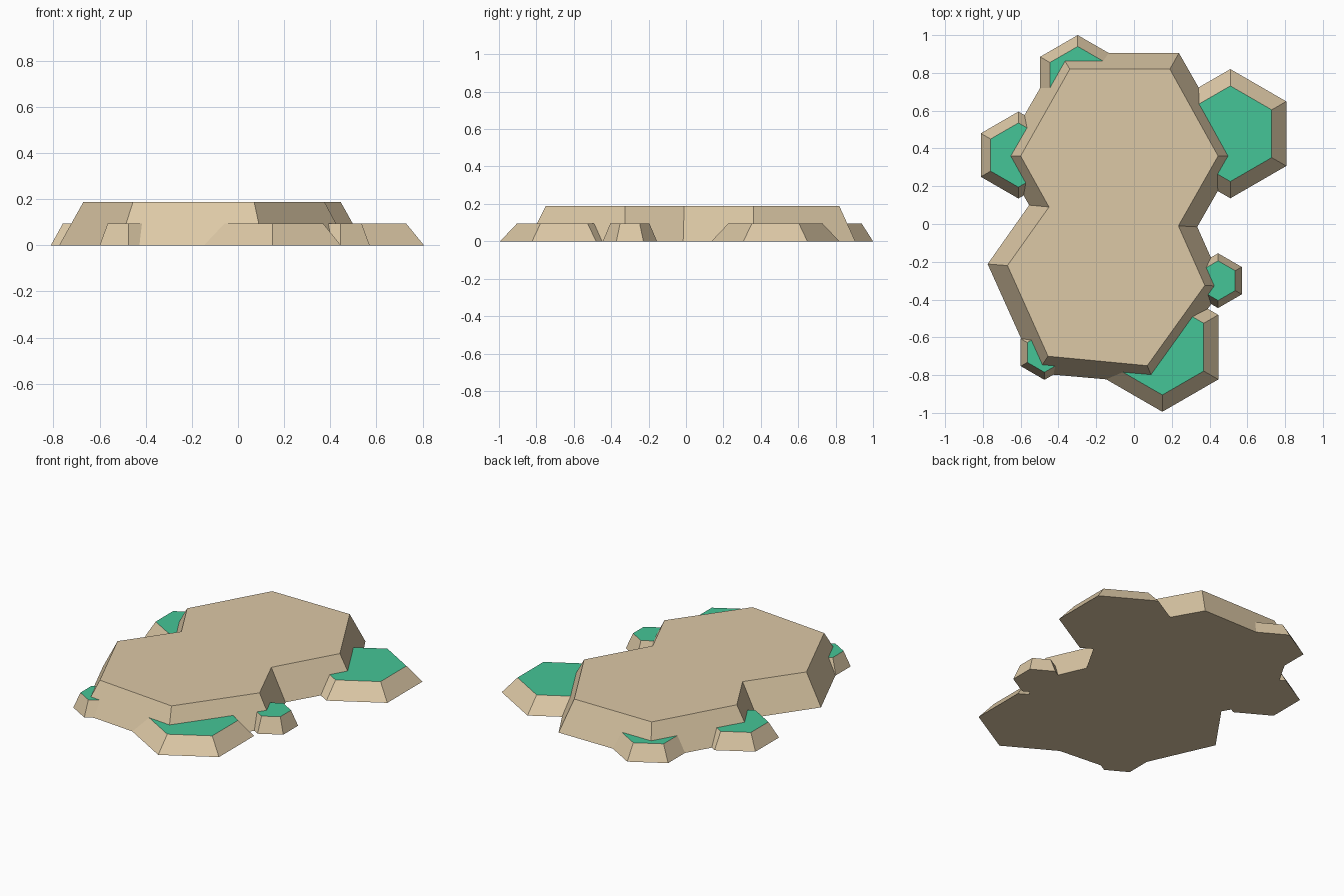
import bpy, math

if "Cube" in bpy.data.objects:
    bpy.data.objects.remove(bpy.data.objects["Cube"])


def material(name, rgb):
    m = bpy.data.materials.new(name)
    m.diffuse_color = (*rgb, 1)
    m.use_nodes = True
    m.node_tree.nodes["Principled BSDF"].inputs["Base Color"].default_value = m.diffuse_color
    return m


SAND = material("sand", (0.72, 0.58, 0.38))
GRASS = material("grass", (0.06, 0.56, 0.31))


def tapered_slab(name, base, top, height, top_material):
    """Solid between a base outline on the ground and a smaller top outline."""
    n = len(base)
    verts = [(x, y, 0) for x, y in base] + [(x, y, height) for x, y in top]
    faces = [tuple(range(n, 2 * n)), tuple(reversed(range(n)))]
    faces += [(i, (i + 1) % n, n + (i + 1) % n, n + i) for i in range(n)]
    mesh = bpy.data.meshes.new(name)
    mesh.from_pydata(verts, [], faces)
    mesh.materials.append(SAND)
    mesh.materials.append(top_material)
    mesh.polygons[0].material_index = 1
    ob = bpy.data.objects.new(name, mesh)
    bpy.context.collection.objects.link(ob)
    return ob


def hexagon(cx, cy, r):
    return [(cx + r * math.cos(math.radians(30 + 60 * i)),
             cy + r * math.sin(math.radians(30 + 60 * i))) for i in range(6)]


# main rock: two joined hexagonal lobes (counter-clockwise outlines)
rock_top = [(0.19, 0.82), (-0.34, 0.82), (-0.60, 0.36), (-0.45, 0.09), (-0.67, -0.22),
            (-0.455, -0.70), (0.07, -0.75), (0.375, -0.325), (0.235, -0.01), (0.445, 0.36)]
rock_base = [(0.238, 0.905), (-0.39, 0.905), (-0.705, 0.36), (-0.555, 0.10), (-0.775, -0.212),
             (-0.515, -0.79), (0.11, -0.845), (0.475, -0.33), (0.335, -0.015), (0.55, 0.36)]
tapered_slab("main_rock", rock_base, rock_top, 0.188, SAND)

# low grassy ledges: centre, base radius, top radius
ledges = {
    "ledge_right_large": (0.51, 0.478, 0.342, 0.253),
    "ledge_front_large": (0.15, -0.652, 0.342, 0.253),
    "ledge_left": (-0.612, 0.365, 0.230, 0.170),
    "ledge_back": (-0.298, 0.77, 0.230, 0.170),
    "ledge_right_small": (0.445, -0.30, 0.145, 0.105),
    "ledge_front_small": (-0.474, -0.68, 0.145, 0.105),
}
for name, (cx, cy, r0, r1) in ledges.items():
    tapered_slab(name, hexagon(cx, cy, r0), hexagon(cx, cy, r1), 0.094, GRASS)
